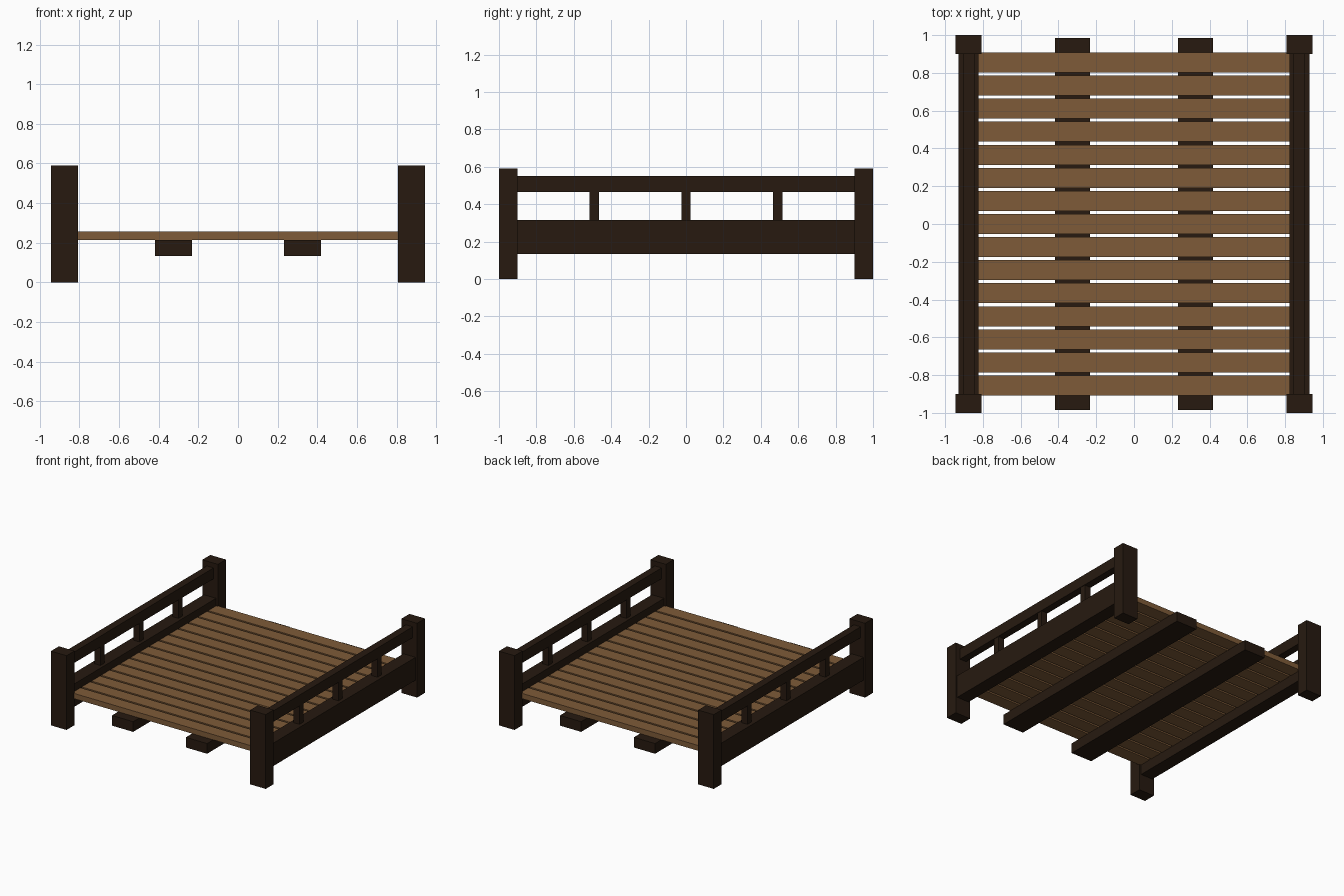
import bpy

if "Cube" in bpy.data.objects:
    bpy.data.objects.remove(bpy.data.objects["Cube"])


def material(name, color):
    m = bpy.data.materials.new(name)
    m.diffuse_color = (*color, 1)
    m.use_nodes = True
    m.node_tree.nodes["Principled BSDF"].inputs["Base Color"].default_value = m.diffuse_color
    return m


DARK = material("dark_wood", (0.020, 0.010, 0.005))
LIGHT = material("slat_wood", (0.21, 0.105, 0.04))


def box(name, x, y, z, mat):
    """Box from (min, max) ranges on each axis."""
    bpy.ops.mesh.primitive_cube_add(size=1, location=[(a + b) / 2 for a, b in (x, y, z)])
    ob = bpy.context.object
    ob.name = name
    ob.scale = [b - a for a, b in (x, y, z)]
    bpy.ops.object.transform_apply(location=False, rotation=False, scale=True)
    ob.data.materials.append(mat)
    return ob


def span(s, a, b):
    """Range a..b mirrored to side s."""
    return tuple(sorted((s * a, s * b)))


for s, side in ((-1, "left"), (1, "right")):
    # Corner posts
    for t, end in ((-1, "front"), (1, "back")):
        box(f"{end}_{side}_post", span(s, 0.807, 0.944), span(t, 0.9, 1.0), (0, 0.59), DARK)
    # Side rails
    box(f"{side}_lower_rail", span(s, 0.823, 0.93), (-0.91, 0.91), (0.134, 0.316), DARK)
    box(f"{side}_top_rail", span(s, 0.845, 0.905), (-0.91, 0.91), (0.465, 0.552), DARK)
    # Short uprights between the rails
    for i in (-1, 0, 1):
        y = 0.49 * i
        box(f"{side}_upright", span(s, 0.849, 0.901), (y - 0.025, y + 0.025), (0.31, 0.47), DARK)
    # Support beam under the slats
    box(f"{side}_support_beam", span(s, 0.232, 0.418), (-0.985, 0.985), (0.133, 0.214), DARK)

# Mattress slats
for i in range(15):
    y = -0.855 + i * 1.71 / 14
    box("slat", (-0.83, 0.83), (y - 0.053, y + 0.053), (0.214, 0.256), LIGHT)
